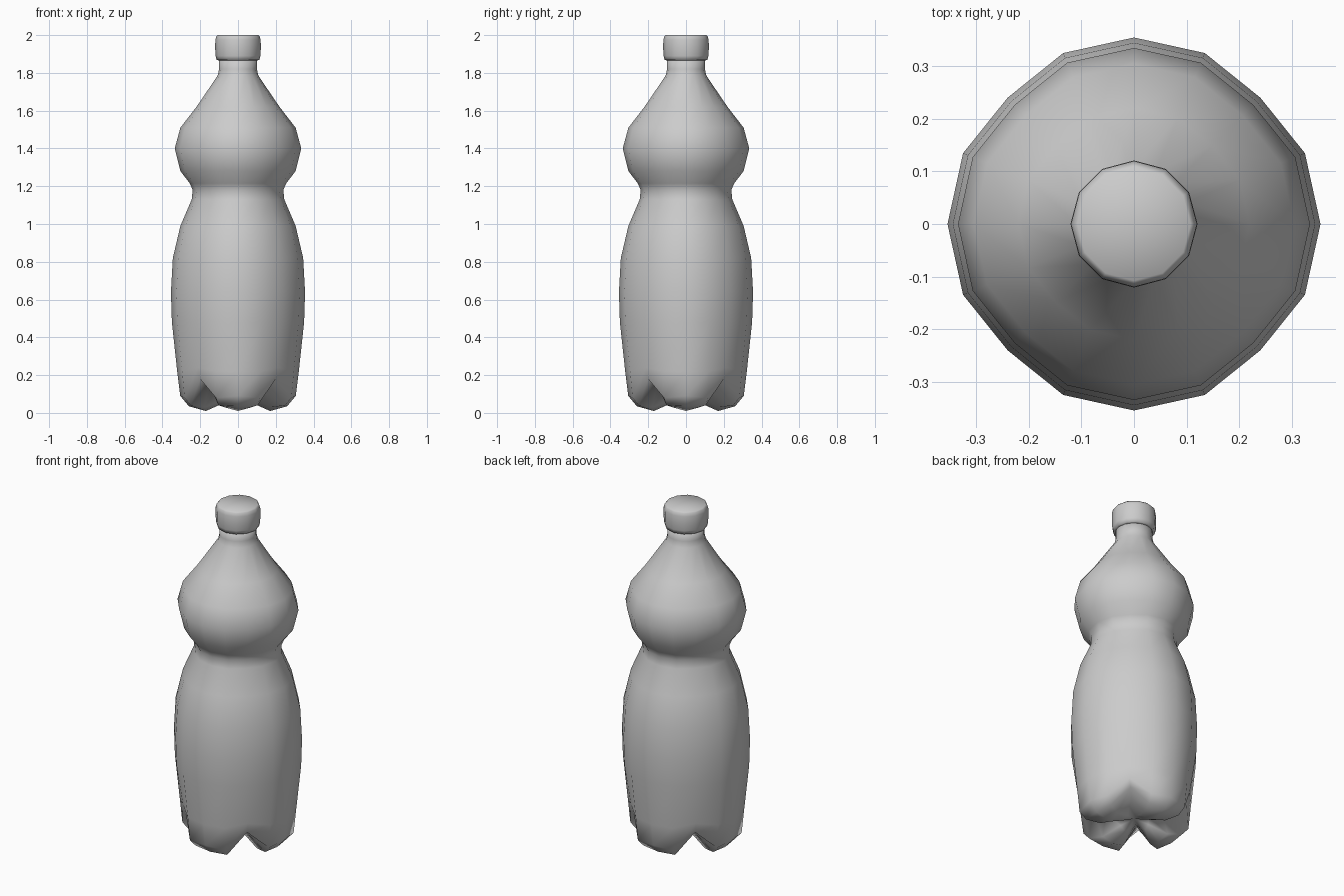
import bpy, bmesh, math

cube = bpy.data.objects.get("Cube")
if cube:
    bpy.data.objects.remove(cube, do_unlink=True)

grey = bpy.data.materials.new("plain grey")
grey.use_nodes = True
colour = (0.6, 0.6, 0.6, 1)
grey.diffuse_color = colour
grey.node_tree.nodes["Principled BSDF"].inputs["Base Color"].default_value = colour


def lathe(name, columns, sides, low_tip=None, high_tip=None):
    """Spin profile columns (radius, height), repeated in turn, around z."""
    bm = bmesh.new()
    cols = []
    for i in range(sides):
        a = 2 * math.pi * i / sides
        cols.append([bm.verts.new((r * math.cos(a), r * math.sin(a), z))
                     for r, z in columns[i % len(columns)]])
    for i, col in enumerate(cols):
        nxt = cols[(i + 1) % sides]
        for j in range(len(col) - 1):
            bm.faces.new((col[j], nxt[j], nxt[j + 1], col[j + 1]))
    # Close the ends with a fan around a centre point
    for tip, end in ((low_tip, 0), (high_tip, -1)):
        centre = bm.verts.new((0, 0, tip))
        for i, col in enumerate(cols):
            bm.faces.new((centre, col[end], cols[(i + 1) % sides][end]))
    bmesh.ops.recalc_face_normals(bm, faces=bm.faces)
    mesh = bpy.data.meshes.new(name)
    bm.to_mesh(mesh)
    bm.free()
    mesh.materials.append(grey)
    mesh.shade_smooth()
    obj = bpy.data.objects.new(name, mesh)
    bpy.context.collection.objects.link(obj)
    return obj


# Body: shared wall profile, slightly tighter on the diagonals
wall = [(.35, .48), (.355, .64), (.345, .82), (.305, .99), (.245, 1.13),
        (.24, 1.18), (.255, 1.215), (.305, 1.28), (.335, 1.4), (.305, 1.51),
        (.22, 1.62), (.108, 1.785), (.1, 1.82), (.1, 1.88)]

# Four feet on the axes, with valleys on the diagonals
foot = [(.08, .05), (.17, .01), (.26, .035), (.306, .09), (.322, .22)]
flank = [(.08, .07), (.19, .03), (.27, .04), (.306, .08), (.32, .22)]
valley = [(.08, .1), (.15, .13), (.22, .16), (.283, .18), (.3, .24)]


def column(base, tightness):
    return base + [(r * (tightness if r > .2 else 1), z) for r, z in wall]


side = column(flank, .992)
lathe("bottle_body", [column(foot, 1), side, column(valley, .958), side],
      16, low_tip=.09, high_tip=1.88)

# Screw cap with softened rims
cap = [(.1, 1.866), (.113, 1.868), (.119, 1.89), (.121, 1.935),
       (.12, 1.975), (.115, 1.993), (.108, 2.0)]
lathe("screw_cap", [cap], 12, low_tip=1.866, high_tip=2.0)
